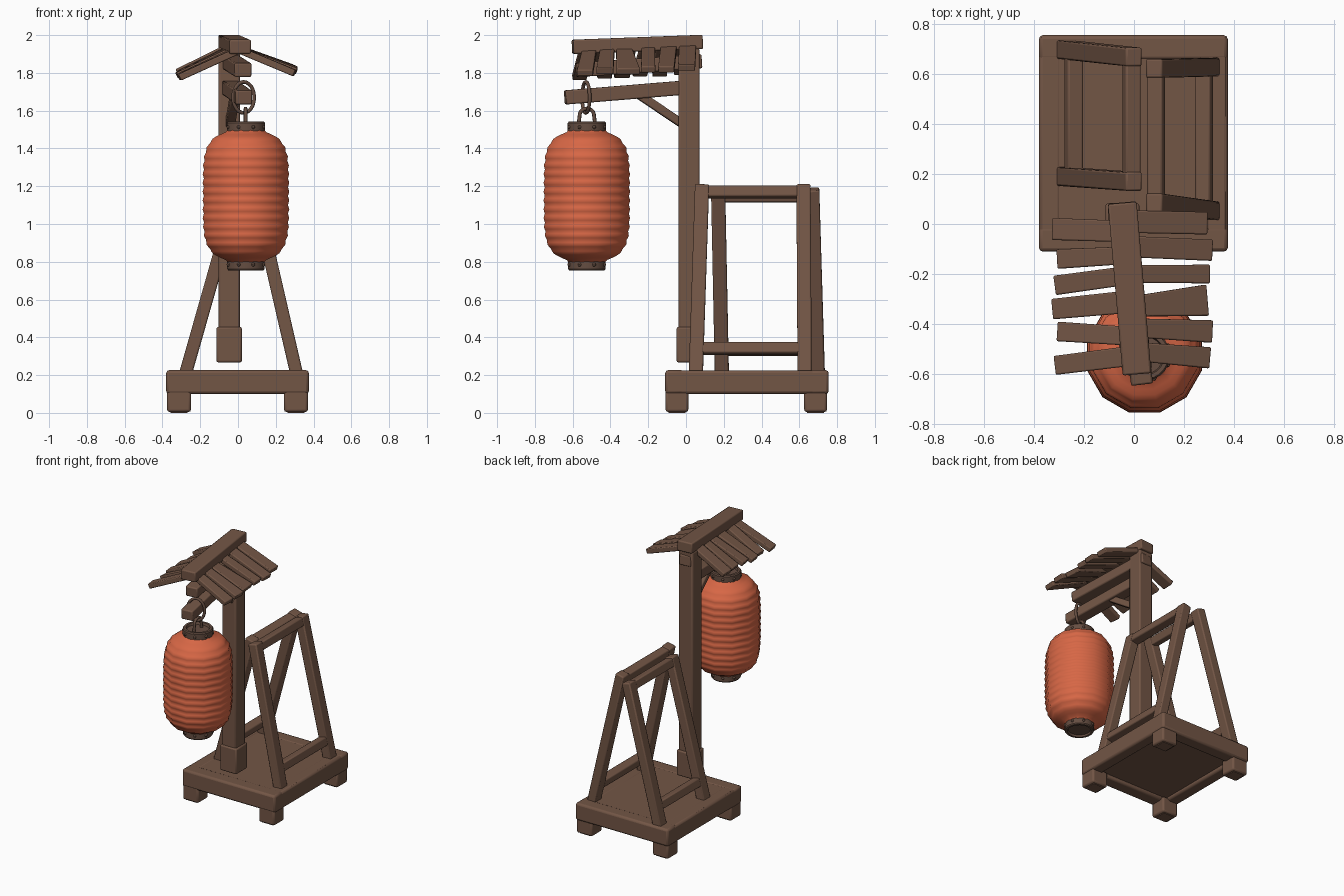
import bpy, bmesh, math
from mathutils import Vector, Matrix

cube = bpy.data.objects.get("Cube")
if cube:
    bpy.data.objects.remove(cube)


def material(name, rgb):
    m = bpy.data.materials.new(name)
    m.use_nodes = True
    m.diffuse_color = (*rgb, 1)
    m.node_tree.nodes["Principled BSDF"].inputs["Base Color"].default_value = (*rgb, 1)
    return m


WOOD = material("brown wood", (0.17, 0.092, 0.06))
DARK = material("dark fittings", (0.13, 0.075, 0.053))
PAPER = material("orange paper", (0.68, 0.135, 0.06))
X, Y, Z = Vector((1, 0, 0)), Vector((0, 1, 0)), Vector((0, 0, 1))


def finish(name, bm, mat, bevel=0, angle=35):
    bmesh.ops.recalc_face_normals(bm, faces=bm.faces)
    me = bpy.data.meshes.new(name)
    bm.to_mesh(me)
    bm.free()
    me.materials.append(mat)
    ob = bpy.data.objects.new(name, me)
    bpy.context.collection.objects.link(ob)
    if bevel:
        mod = ob.modifiers.new("soft edges", "BEVEL")
        mod.width, mod.segments = bevel, 2
    bpy.ops.object.select_all(action="DESELECT")
    ob.select_set(True)
    bpy.context.view_layer.objects.active = ob
    bpy.ops.object.shade_smooth_by_angle(angle=math.radians(angle))
    return ob


def bar(name, a, b, width, height, ref=Z, end_width=None, bevel=0.008):
    """Timber from a to b; height runs along ref, width may taper."""
    a, b = Vector(a), Vector(b)
    d = (b - a).normalized()
    side = d.cross(ref).normalized()
    up = side.cross(d)
    bm = bmesh.new()
    bmesh.ops.create_cube(bm, size=1)
    for v in bm.verts:
        w = width if v.co.x < 0 else (end_width or width)
        v.co = a.lerp(b, v.co.x + 0.5) + side * v.co.y * w + up * v.co.z * height
    return finish(name, bm, WOOD, bevel)


def box(name, lo, hi, bevel=0.01):
    lo, hi = Vector(lo), Vector(hi)
    mid = (lo + hi) / 2
    size = hi - lo
    return bar(name, (lo.x, mid.y, mid.z), (hi.x, mid.y, mid.z), size.y, size.z, bevel=bevel)


def lathe(name, profile, sides, centre, mat):
    bm = bmesh.new()
    rings = []
    for r, z in profile:
        rings.append([bm.verts.new((centre[0] + r * math.cos(a), centre[1] + r * math.sin(a), z))
                      for a in (math.tau * (i + 0.5) / sides for i in range(sides))])
    for p, q in zip(rings, rings[1:]):
        for i in range(sides):
            j = (i + 1) % sides
            bm.faces.new((p[i], p[j], q[j], q[i]))
    bm.faces.new(rings[0])
    bm.faces.new(rings[-1])
    return finish(name, bm, mat)


def wire(name, points, radius, mat, cyclic=False):
    cu = bpy.data.curves.new(name, "CURVE")
    cu.dimensions = "3D"
    cu.bevel_depth, cu.bevel_resolution, cu.use_fill_caps = radius, 2, True
    sp = cu.splines.new("POLY")
    sp.points.add(len(points) - 1)
    for p, co in zip(sp.points, points):
        p.co = (*co, 1)
        
    sp.use_cyclic_u = cyclic
    sp.use_smooth = True
    cu.materials.append(mat)
    ob = bpy.data.objects.new(name, cu)
    bpy.context.collection.objects.link(ob)


# Base: four rails around a slightly recessed deck, on four feet
box("base_rail_front", (-0.38, -0.11, 0.1), (0.375, -0.01, 0.226), 0.015)
box("base_rail_back", (-0.38, 0.655, 0.1), (0.375, 0.755, 0.226), 0.015)
box("base_rail_right", (-0.38, -0.1, 0.1), (-0.29, 0.745, 0.225), 0.015)
box("base_rail_left", (0.285, -0.1, 0.1), (0.375, 0.745, 0.225), 0.015)
box("deck", (-0.37, -0.1, 0.125), (0.365, 0.745, 0.223), 0)
for sx, x in (("right", -0.312), ("left", 0.307)):
    for sy, y in (("front", -0.048), ("back", 0.686)):
        box(f"foot_{sy}_{sx}", (x - 0.063, y - 0.06, 0.005), (x + 0.063, y + 0.06, 0.12), 0.012)
        box(f"foot_pad_{sy}_{sx}", (x - 0.045, y - 0.045, 0), (x + 0.045, y + 0.045, 0.01), 0)

# Post with a thicker sleeve at its foot
box("post", (-0.103, -0.04, 0.275), (0.01, 0.072, 1.93))
box("post_sleeve", (-0.114, -0.05, 0.267), (0.021, 0.083, 0.455))

# Beams fanning slightly sideways as they run forward
bar("ridge_beam", (-0.047, 0.085, 1.964), (0.012, -0.6, 1.938), 0.115, 0.075)
bar("roof_beam", (-0.047, 0.08, 1.862), (0.027, -0.58, 1.815), 0.09, 0.075)
bar("lantern_beam", (-0.047, 0.03, 1.725), (0.032, -0.64, 1.67), 0.088, 0.075)
bar("brace", (-0.042, -0.02, 1.53), (-0.015, -0.25, 1.685), 0.05, 0.045)


# Roof planks: y at the ridge, y at the eave, width at ridge and eave
def roof(side, eave_x, drop, planks):
    for i, (y0, y1, w0, w1) in enumerate(planks):
        t = (0.085 - y0) / 0.685
        x0 = -0.047 + 0.06 * t
        z0 = 1.948 - 0.03 * t
        tip = eave_x + 0.01 * ((i * 2) % 3 - 1)
        bar(f"roof_plank_{side}_{i + 1}", (x0, y0, z0), (tip, y1, z0 - drop - 0.005 * (i % 2)),
            w0, 0.036, end_width=w1, bevel=0.006)


roof("right", -0.312, 0.14, [(-0.03, -0.02, 0.085, 0.088), (-0.125, -0.14, 0.07, 0.078),
                             (-0.205, -0.245, 0.075, 0.078), (-0.31, -0.34, 0.09, 0.082),
                             (-0.45, -0.43, 0.075, 0.078), (-0.525, -0.565, 0.08, 0.076)])
roof("left", 0.3, 0.118, [(0.01, 0.003, 0.09, 0.09), (-0.09, -0.105, 0.085, 0.085),
                          (-0.2, -0.2, 0.07, 0.075), (-0.33, -0.305, 0.08, 0.125),
                          (-0.415, -0.43, 0.075, 0.09), (-0.51, -0.535, 0.075, 0.085)])


# Leaning frames: two legs, a top rail and a low rail each
def lean_frame(side, foot_x, top_x, top_z, front, back):
    ends = []
    for name, (y0, y1) in (("front", front), ("back", back)):
        a, b = Vector((foot_x, y0, 0.2)), Vector((top_x, y1, top_z))
        bar(f"{side}_frame_leg_{name}", a, b, 0.068, 0.075, ref=Y)
        ends.append((a, b))
    lean = ends[0][1] - ends[0][0]
    for name, t, h in (("low", 0.14, 0.06), ("top", 0.965, 0.06)):
        p, q = (a.lerp(b, t) for a, b in ends)
        bar(f"{side}_frame_rail_{name}", p, q, 0.064, h, ref=lean)


lean_frame("left", 0.312, 0.08, 1.205, (0.052, 0.085), (0.628, 0.622))
lean_frame("right", -0.28, 0.0, 1.185, (0.19, 0.17), (0.698, 0.668))

# Paper lantern with fine ribs
C = (0.042, -0.525)
N = 60
shell = []
for i in range(N + 1):
    t = -1 + 2 * i / N
    r = 0.234 * max(0, 1 - abs(t) ** 5) ** 0.4 + 0.0035 * math.cos(i * math.pi / 2)
    shell.append((max(r, 0.1), 1.148 + 0.35 * t))
lathe("lantern_paper", shell, 12, C, PAPER)

# Lantern collars with rivets
lathe("lantern_collar_top", [(0.09, 1.48), (0.102, 1.49), (0.102, 1.535), (0.096, 1.542),
                             (0.08, 1.542), (0.075, 1.525)], 24, C, DARK)
lathe("lantern_collar_bottom", [(0.075, 0.768), (0.08, 0.755), (0.095, 0.755), (0.1, 0.762),
                                (0.1, 0.805), (0.09, 0.815)], 24, C, DARK)
bm = bmesh.new()
for z in (1.513, 0.785):
    for k in range(8):
        a = math.tau * (k + 0.5) / 8
        spot = Vector((C[0] + 0.1 * math.cos(a), C[1] + 0.1 * math.sin(a), z))
        bmesh.ops.create_uvsphere(bm, u_segments=8, v_segments=6, radius=0.01,
                                  matrix=Matrix.Translation(spot))
finish("collar_rivets", bm, DARK)

# Handle on the lantern and ring around the beam
arc = [math.pi * k / 12 for k in range(13)]
handle = [(0.04, C[1] + 0.038 * math.cos(a), 1.575 + 0.036 * math.sin(a)) for a in arc]
wire("lantern_handle", [(0.04, C[1] + 0.045, 1.52)] + handle + [(0.04, C[1] - 0.045, 1.52)], 0.01, DARK)
ring = [(0.03 + 0.056 * math.cos(a), C[1] - 0.005 + 0.02 * math.cos(a), 1.67 + 0.082 * math.sin(a))
        for a in (math.tau * k / 24 for k in range(24))]
wire("hanging_ring", ring, 0.01, DARK, cyclic=True)
